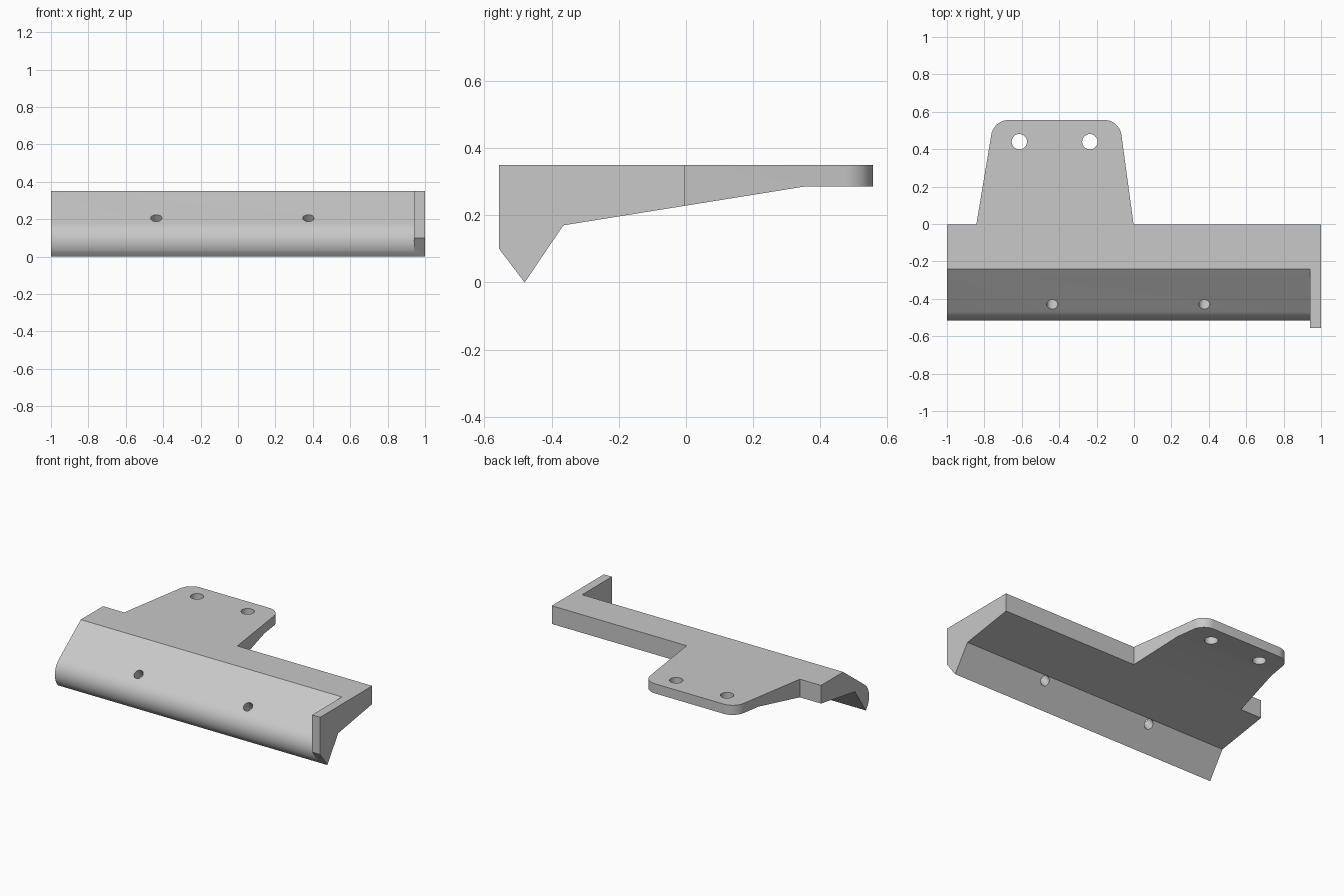
import bpy, bmesh
from math import sin, cos, radians
from mathutils import Vector

if "Cube" in bpy.data.objects:
    bpy.data.objects.remove(bpy.data.objects["Cube"])

grey = bpy.data.materials.new("plain grey")
grey.use_nodes = True
grey.diffuse_color = (0.58, 0.58, 0.58, 1)
grey.node_tree.nodes["Principled BSDF"].inputs["Base Color"].default_value = grey.diffuse_color


def prism(name, points, shift):
    """Extrude a closed outline of 3D points along shift."""
    bm = bmesh.new()
    face = bm.faces.new([bm.verts.new(p) for p in points])
    new = bmesh.ops.extrude_face_region(bm, geom=[face])["geom"]
    bmesh.ops.translate(bm, vec=shift, verts=[v for v in new if isinstance(v, bmesh.types.BMVert)])
    bmesh.ops.recalc_face_normals(bm, faces=bm.faces)
    mesh = bpy.data.meshes.new(name)
    bm.to_mesh(mesh)
    bm.free()
    mesh.materials.append(grey)
    obj = bpy.data.objects.new(name, mesh)
    bpy.context.collection.objects.link(obj)
    return obj


def side_prism(name, outline, x0, x1):
    return prism(name, [(x0, y, z) for y, z in outline], (x1 - x0, 0, 0))


def rod(name, centre, axis, radius):
    """Round cutter centred on a point, pointing along axis."""
    axis = Vector(axis).normalized()
    u = axis.orthogonal().normalized()
    w = axis.cross(u)
    start = Vector(centre) - axis * 0.25
    steps = [radians(a) for a in range(0, 360, 10)]
    return prism(name, [start + radius * (u * cos(a) + w * sin(a)) for a in steps], axis * 0.5)


def fillet(before, corner, after, reach, count=12):
    """Rounded corner points, tangent to both neighbouring edges."""
    c = Vector(corner)
    d0, d1 = (Vector(before) - c).normalized(), (Vector(after) - c).normalized()
    p0, p1 = c + d0 * reach, c + d1 * reach
    mid = d0 + d1
    centre = c + mid * (reach / mid.dot(d0))
    r0, r1 = p0 - centre, p1 - centre
    angle = r0.angle(r1)
    return [centre + (r0 * sin(angle * (1 - i / count)) + r1 * sin(angle * i / count)) / sin(angle)
            for i in range(count + 1)]


def combine(target, cutter, operation):
    mod = target.modifiers.new(cutter.name, "BOOLEAN")
    mod.object, mod.operation, mod.solver = cutter, operation, "EXACT"
    cutter.hide_render = True
    bpy.context.view_layer.objects.active = target
    bpy.ops.object.modifier_apply(modifier=mod.name)
    bpy.data.objects.remove(cutter)


# Body: side section swept across the full width
section = [(-0.556, 0.35), (-0.556, 0.10), (-0.48, 0), (-0.365, 0.17),
           (0.35, 0.285), (0.7, 0.285), (0.7, 0.35)]
bracket = side_prism("mounting_bracket", section, -1.2, 1.2)

# Plan outline: long bar with a tapered, rounded tab behind
step = -0.004
left_foot, right_foot = (-0.843, step), (-0.002, step)
left_tip, right_tip = (-0.75, 0.556), (-0.078, 0.556)
plan = [(-1, -0.7), (1, -0.7), (1, step), right_foot]
plan += fillet(right_foot, right_tip, left_tip, 0.08)
plan += fillet(right_tip, left_tip, left_foot, 0.08)
plan += [left_foot, (-1, step)]
outline = prism("plan_outline", [(x, y, -0.1) for x, y in plan], (0, 0, 0.6))
combine(bracket, outline, "INTERSECT")

# Sloping front with a rolled lower lip, stopping at the end plate
arc = [radians(127.2 + 97.8 * i / 24) for i in range(25)]
front = [(-0.16, 0.411)]
front += [(-0.3986 + 0.1164 * cos(a), 0.0833 + 0.1164 * sin(a)) for a in arc]
front += [(-0.43, -0.05), (-0.7, -0.05), (-0.7, 0.411)]
combine(bracket, side_prism("front_cutter", front, -1.3, 0.94), "DIFFERENCE")

# Screw holes through the slope and the tab
for x in (-0.437, 0.376):
    combine(bracket, rod("slope_hole", (x, -0.43, 0.205), (0, 0.605, -0.796), 0.03), "DIFFERENCE")
for x in (-0.613, -0.236):
    combine(bracket, rod("tab_hole", (x, 0.44, 0.32), (0, 0, 1), 0.041), "DIFFERENCE")

bpy.ops.object.select_all(action="DESELECT")
bracket.select_set(True)
bpy.context.view_layer.objects.active = bracket
bpy.ops.object.shade_smooth_by_angle(angle=radians(25))
